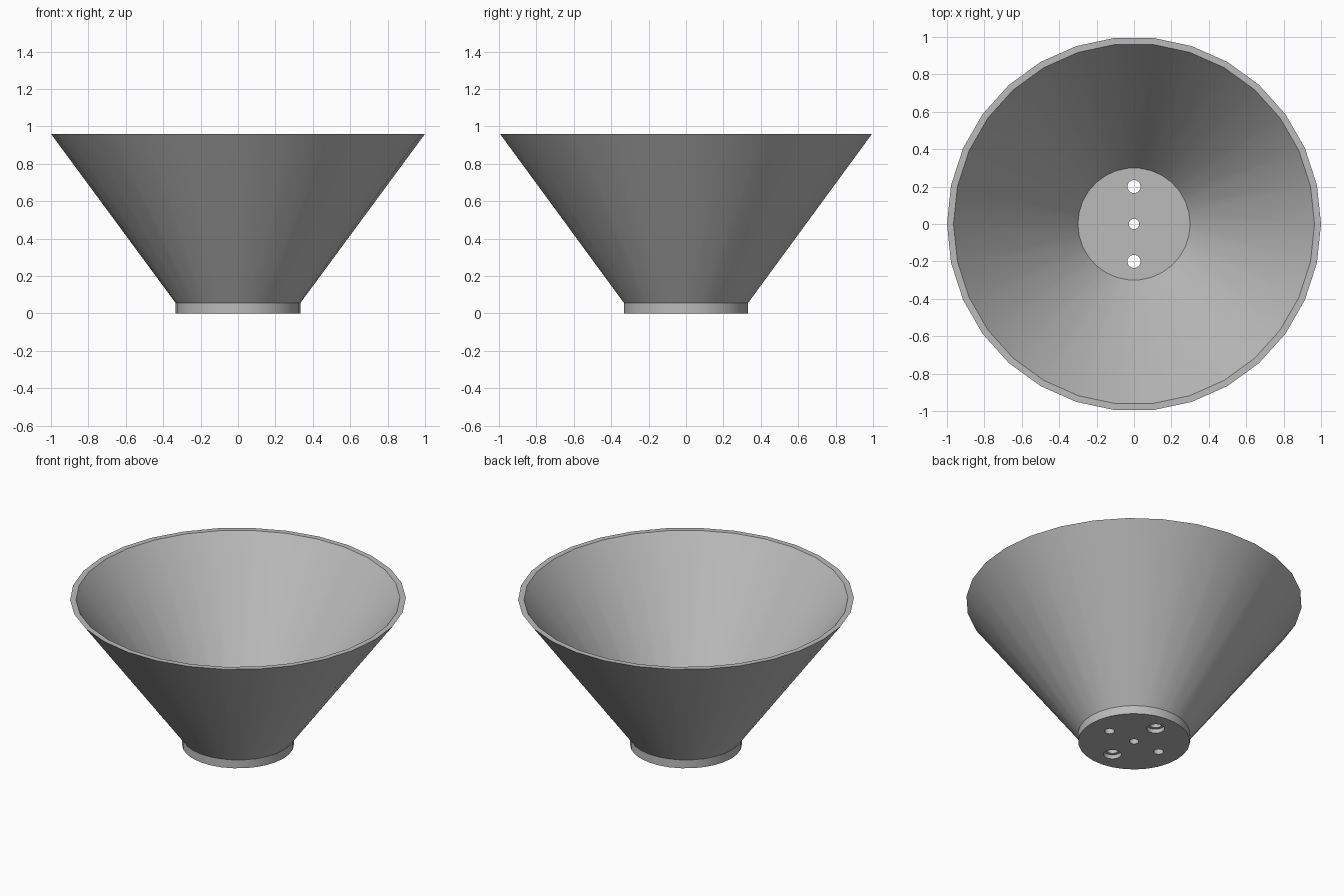
import bpy
import bmesh
from math import pi, cos, sin, radians

SIDES = 30
BASE_TOP = 0.055
RIM = 0.96

default = bpy.data.objects.get("Cube")
if default:
    bpy.data.objects.remove(default, do_unlink=True)

# Single plain grey
grey = bpy.data.materials.new("plain_grey")
grey.use_nodes = True
colour = (0.5, 0.5, 0.5, 1)
grey.diffuse_color = colour
grey.node_tree.nodes["Principled BSDF"].inputs["Base Color"].default_value = colour


def turned(name, profile):
    """Revolve (radius, height) points around z and cap both ends."""
    bm = bmesh.new()
    rings = []
    for r, z in profile:
        rings.append([bm.verts.new((r * cos(2 * pi * i / SIDES),
                                    r * sin(2 * pi * i / SIDES), z))
                      for i in range(SIDES)])
    for a, b in zip(rings, rings[1:]):
        for i in range(SIDES):
            j = (i + 1) % SIDES
            bm.faces.new((a[i], a[j], b[j], b[i]))
    bm.faces.new(rings[0])
    bm.faces.new(rings[-1])
    bmesh.ops.recalc_face_normals(bm, faces=bm.faces)
    mesh = bpy.data.meshes.new(name)
    bm.to_mesh(mesh)
    bm.free()
    mesh.materials.append(grey)
    obj = bpy.data.objects.new(name, mesh)
    bpy.context.collection.objects.link(obj)
    return obj


# Flared bowl: foot, outer cone, rim, inner cone and floor
bowl = turned("flared_bowl", [
    (0.333, 0), (0.333, BASE_TOP), (1, RIM), (0.965, RIM), (0.3, BASE_TOP)])
bpy.context.view_layer.objects.active = bowl
bowl.select_set(True)


def drill(x, y, radius, top):
    """Cut a round hole upward from the underside to the given height."""
    cutter = turned("hole_cutter", [(radius, -0.05), (radius, top)])
    cutter.location = (x, y, 0)
    cutter.hide_render = True
    bpy.context.view_layer.update()
    mod = bowl.modifiers.new("hole", "BOOLEAN")
    mod.operation = "DIFFERENCE"
    mod.solver = "EXACT"
    mod.object = cutter
    bpy.ops.object.modifier_apply(modifier=mod.name)
    bpy.data.objects.remove(cutter, do_unlink=True)


# Centre hole, counterbored screw holes, blind peg holes
drill(0, 0, 0.028, 0.2)
for side in (-1, 1):
    drill(0, side * 0.2, 0.035, 0.2)
    drill(0, side * 0.2, 0.053, 0.027)
    drill(side * 0.19, 0, 0.03, 0.04)

bpy.ops.object.shade_smooth_by_angle(angle=radians(30))
